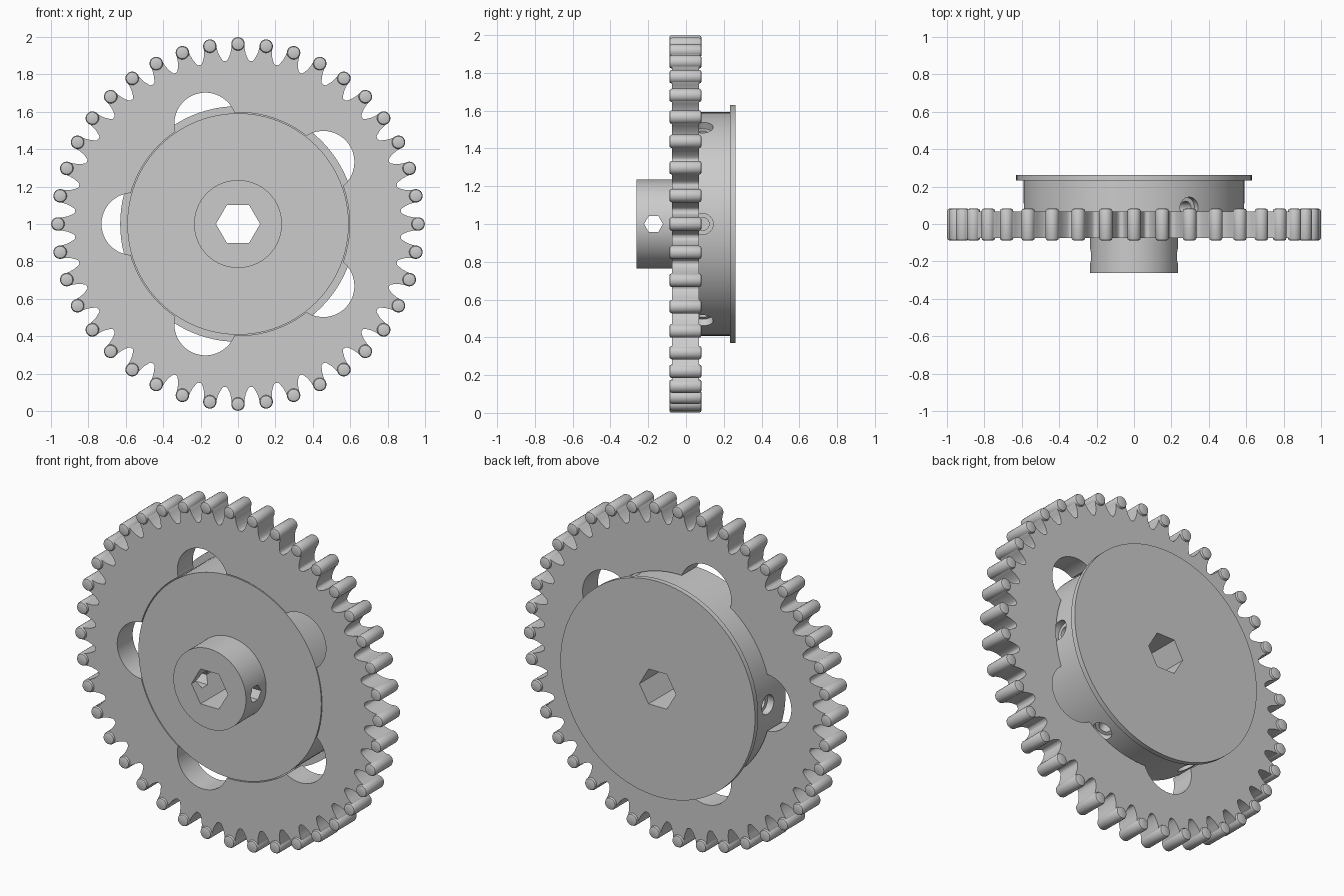
import bpy, bmesh
from math import sin, cos, pi, radians
from mathutils import Matrix

if "Cube" in bpy.data.objects:
    bpy.data.objects.remove(bpy.data.objects["Cube"])

CENTRE = Matrix.Translation((0, 0, 1))
TO_Y = Matrix.Rotation(-pi / 2, 4, 'X')      # local +z becomes +y
TO_X = Matrix.Rotation(pi / 2, 4, 'Y')       # local +z becomes +x


def finish(name, bm):
    bmesh.ops.recalc_face_normals(bm, faces=bm.faces)
    mesh = bpy.data.meshes.new(name)
    bm.to_mesh(mesh)
    bm.free()
    ob = bpy.data.objects.new(name, mesh)
    bpy.context.collection.objects.link(ob)
    return ob


def stack(name, rings, mats):
    """Loft equal-length rings of local points, capped, once per matrix."""
    bm = bmesh.new()
    for m in mats:
        loops = [[bm.verts.new(m @ Matrix.Translation(p).translation) for p in r] for r in rings]
        n = len(loops[0])
        for a, b in zip(loops, loops[1:]):
            for i in range(n):
                j = (i + 1) % n
                bm.faces.new((a[i], a[j], b[j], b[i]))
        bm.faces.new(loops[0][::-1])
        bm.faces.new(loops[-1])
    return finish(name, bm)


def lathe(name, profile, mats, seg=96, phase=0):
    rings = [[(r * cos(phase + 2 * pi * i / seg), r * sin(phase + 2 * pi * i / seg), h)
              for i in range(seg)] for r, h in profile]
    return stack(name, rings, mats)


def around(count, radius=0, start=0):
    """Placements spaced round the wheel axis, local z along y."""
    return [CENTRE @ Matrix.Rotation(-radians(start) - 2 * pi * i / count, 4, 'Y')
            @ Matrix.Translation((radius, 0, 0)) @ TO_Y for i in range(count)]


def cut(ob, *cutters):
    for c in cutters:
        c.hide_render = True
        mod = ob.modifiers.new("cut", 'BOOLEAN')
        mod.operation, mod.solver, mod.object = 'DIFFERENCE', 'EXACT', c
        bpy.context.view_layer.objects.active = ob
        bpy.ops.object.modifier_apply(modifier=mod.name)
        bpy.data.objects.remove(c)


def smooth(ob):
    bpy.ops.object.select_all(action='DESELECT')
    ob.select_set(True)
    bpy.context.view_layer.objects.active = ob
    bpy.ops.object.shade_smooth_by_angle(angle=radians(30))


AXIS = around(1)
TEETH = 40

# toothed plate: half a tooth as (radius, half width), mirrored and repeated
half = [(0.872, 0.062), (0.876, 0.056), (0.89, 0.049), (0.91, 0.041), (0.935, 0.036), (0.962, 0.034)]
tooth = [(r, -w) for r, w in half] + [(0.99, -0.02), (0.99, 0.02)] + [(r, w) for r, w in half[::-1]]
outline = []
for k in range(TEETH):
    a = 2 * pi * k / TEETH
    outline += [(r * cos(a) - w * sin(a), r * sin(a) + w * cos(a)) for r, w in tooth]
plate = stack("gear_plate", [[(x, y, h) for x, y in outline] for h in (-0.075, 0.068)], AXIS)
cut(plate,
    lathe("centre_cutter", [(0.597, -0.2), (0.597, 0.2)], AXIS),
    lathe("window_cutter", [(0.166, -0.3), (0.166, 0.3)], around(5, 0.564, 36), 48))
smooth(plate)

# rounded pins at the tooth tips
pins = lathe("tooth_pins", [(0.024, -0.088), (0.032, -0.085), (0.036, -0.076), (0.036, 0.07),
                            (0.032, 0.079), (0.024, 0.082)], around(TEETH, 0.963), 20)
smooth(pins)

# drum with rear flange and front hub
core = lathe("hub_and_drum", [(0.235, -0.262), (0.235, -0.075), (0.592, -0.075), (0.592, 0.232),
                              (0.63, 0.232), (0.63, 0.262)], AXIS)
# radial stepped screw holes around the drum
radial = [CENTRE @ Matrix.Rotation(-i * pi / 3, 4, 'Y') @ Matrix.Translation((0, 0.088, 0)) @ TO_X
          for i in range(6)]
cut(core,
    lathe("hex_bore_cutter", [(0.118, -0.5), (0.118, 0.5)], AXIS, 6),
    lathe("hex_cross_cutter", [(0.05, -0.5), (0.05, 0.5)],
          [CENTRE @ Matrix.Translation((0, -0.172, 0)) @ TO_X], 6, pi / 2),
    lathe("screw_hole_cutter", [(0.034, 0.42), (0.034, 0.55), (0.056, 0.55), (0.056, 0.7)], radial, 24))
smooth(core)
